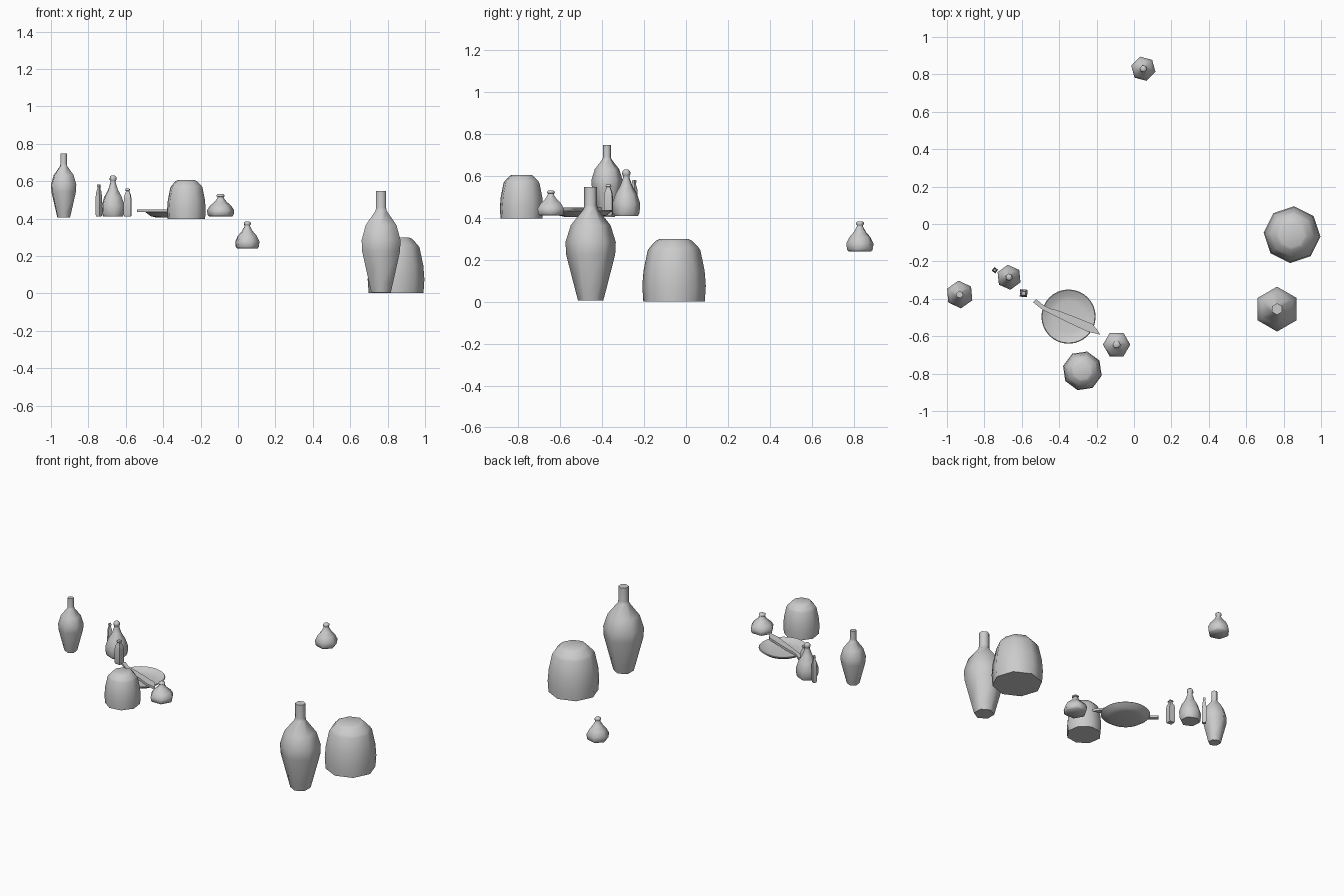
import bpy, bmesh
from math import cos, sin, pi, radians

if "Cube" in bpy.data.objects:
    bpy.data.objects.remove(bpy.data.objects["Cube"])


def finish(name, bm, angle=62):
    bmesh.ops.recalc_face_normals(bm, faces=bm.faces)
    me = bpy.data.meshes.new(name)
    bm.to_mesh(me)
    bm.free()
    for p in me.polygons:
        p.use_smooth = True
    me.set_sharp_from_angle(angle=radians(angle))
    ob = bpy.data.objects.new(name, me)
    bpy.context.collection.objects.link(ob)
    return ob


def lathe(name, profile, sides, loc, rot=0, sr=1, sz=1):
    """Closed turned shape from (radius, height) points, first vertex at rot degrees."""
    bm = bmesh.new()
    rings = []
    for r, z in profile:
        rings.append([bm.verts.new((loc[0] + r * sr * cos(radians(rot) + 2 * pi * i / sides),
                                    loc[1] + r * sr * sin(radians(rot) + 2 * pi * i / sides),
                                    loc[2] + z * sz)) for i in range(sides)])
    for a, b in zip(rings, rings[1:]):
        for i in range(sides):
            j = (i + 1) % sides
            bm.faces.new((a[i], a[j], b[j], b[i]))
    bm.faces.new(rings[0][::-1])
    bm.faces.new(rings[-1])
    return finish(name, bm)


# Profiles
tall = [(.06, .005), (.072, .05), (.117, .225), (.12, .285), (.095, .365), (.034, .442),
        (.031, .46), (.031, .548)]
jar = [(.147, .002), (.152, .075), (.146, .15), (.126, .245), (.116, .26), (.085, .292), (.068, .3)]
pear = [(.057, 0), (.064, .01), (.067, .038), (.052, .068), (.029, .094), (.016, .118),
        (.015, .125), (.020, .129), (.019, .138), (.011, .144)]
vial = [(.023, 0), (.028, .01), (.027, .10), (.022, .122), (.013, .137), (.013, .144),
        (.018, .147), (.014, .156)]
plate = [(.085, .405), (.115, .412), (.145, .434), (.141, .438), (.11, .422), (.085, .418)]

# Tall bottles
lathe("large_tall_bottle", tall, 6, (.765, -.455, 0), 90)
lathe("small_tall_bottle", tall, 6, (-.932, -.377, .402), 95, .62, .63)

# Squat jars
lathe("large_jar", jar, 8, (.845, -.057, 0), -4)
lathe("small_jar", jar, 8, (-.276, -.785, .395), -14, .7, .7)

# Pear-shaped bottles
lathe("pear_bottle_tall", pear, 6, (-.668, -.285, .41), 36, 1, 1.53)
lathe("pear_bottle_short", pear, 6, (-.093, -.645, .412), 0, 1.09, .83)
lathe("pear_bottle_back", pear, 6, (.05, .83, .24), -15, 1, 1)

# Little square vials
lathe("vial_left", vial, 4, (-.744, -.247, .41), 8, .62, 1.1)
lathe("vial_right", vial, 4, (-.59, -.37, .41), 40, 1, .96)

# Shallow plate
lathe("plate", plate, 32, (-.35, -.495, 0))

# Knife lying across the plate, outline from handle to tip and back
outline = [(-.54, -.418), (-.522, -.402), (-.487, -.432), (-.45, -.452), (-.413, -.46),
           (-.30, -.503), (-.225, -.533), (-.2, -.56), (-.18, -.592), (-.25, -.575),
           (-.345, -.53), (-.43, -.488), (-.49, -.458)]
bm = bmesh.new()
f = bm.faces.new([bm.verts.new((x, y, .434)) for x, y in outline])
ext = bmesh.ops.extrude_face_region(bm, geom=[f])
bmesh.ops.translate(bm, vec=(0, 0, .015), verts=[v for v in ext["geom"] if isinstance(v, bmesh.types.BMVert)])
finish("knife", bm, 40)
